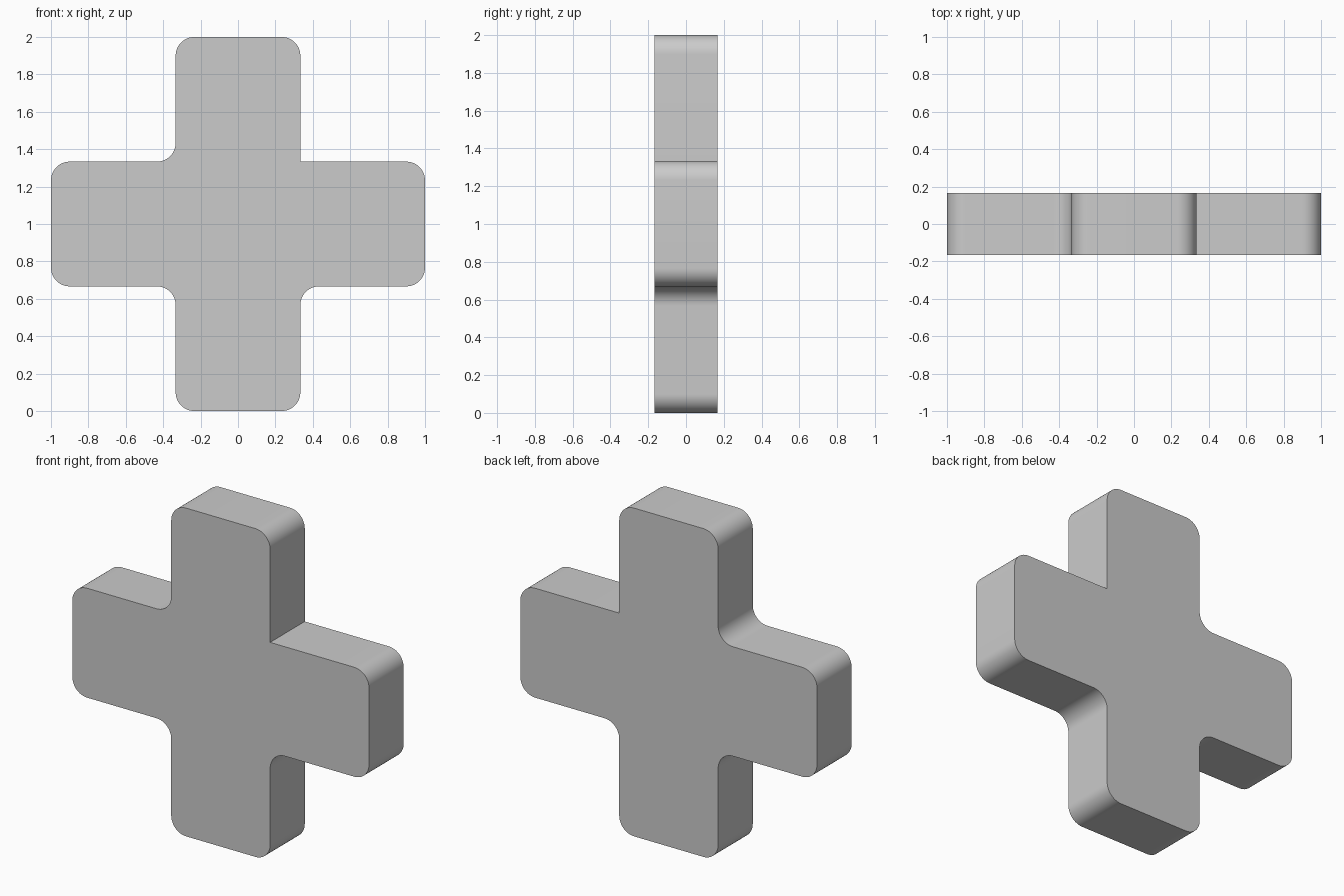
import bpy, bmesh, math
from mathutils import Vector

if "Cube" in bpy.data.objects:
    bpy.data.objects.remove(bpy.data.objects["Cube"])

ARM, HALF, DEPTH, R, SEG = 1 / 3, 1.0, 1 / 6, 0.1, 12

# Plus-shaped outline, counter-clockwise in x/z around the centre
quarter = [Vector((HALF, -ARM)), Vector((HALF, ARM)), Vector((ARM, ARM))]
corners = []
for k in range(4):
    for p in quarter:
        for _ in range(k):
            p = Vector((-p.y, p.x))
        corners.append(p)
SHARP = 2  # the upper right inner corner stays unrounded


def rounded(points):
    out = []
    for i, p in enumerate(points):
        if i == SHARP:
            out.append(p)
            continue
        a = (points[i - 1] - p).normalized()
        b = (points[(i + 1) % len(points)] - p).normalized()
        c = p + R * (a + b)
        for s in range(SEG + 1):
            t = math.pi / 2 * s / SEG
            out.append(c - R * (b * math.cos(t) + a * math.sin(t)))
    return out


# Extrude the outline through the thickness
bm = bmesh.new()
face = bm.faces.new([bm.verts.new((p.x, -DEPTH, p.y + HALF)) for p in rounded(corners)])
ext = bmesh.ops.extrude_face_region(bm, geom=[face], use_keep_orig=True)
moved = [v for v in ext["geom"] if isinstance(v, bmesh.types.BMVert)]
bmesh.ops.translate(bm, verts=moved, vec=(0, 2 * DEPTH, 0))
bmesh.ops.recalc_face_normals(bm, faces=bm.faces)
mesh = bpy.data.meshes.new("cross_plate")
bm.to_mesh(mesh)
bm.free()

plate = bpy.data.objects.new("cross_plate", mesh)
bpy.context.collection.objects.link(plate)
bpy.context.view_layer.objects.active = plate
plate.select_set(True)
bpy.ops.object.shade_smooth_by_angle(angle=math.radians(30))
